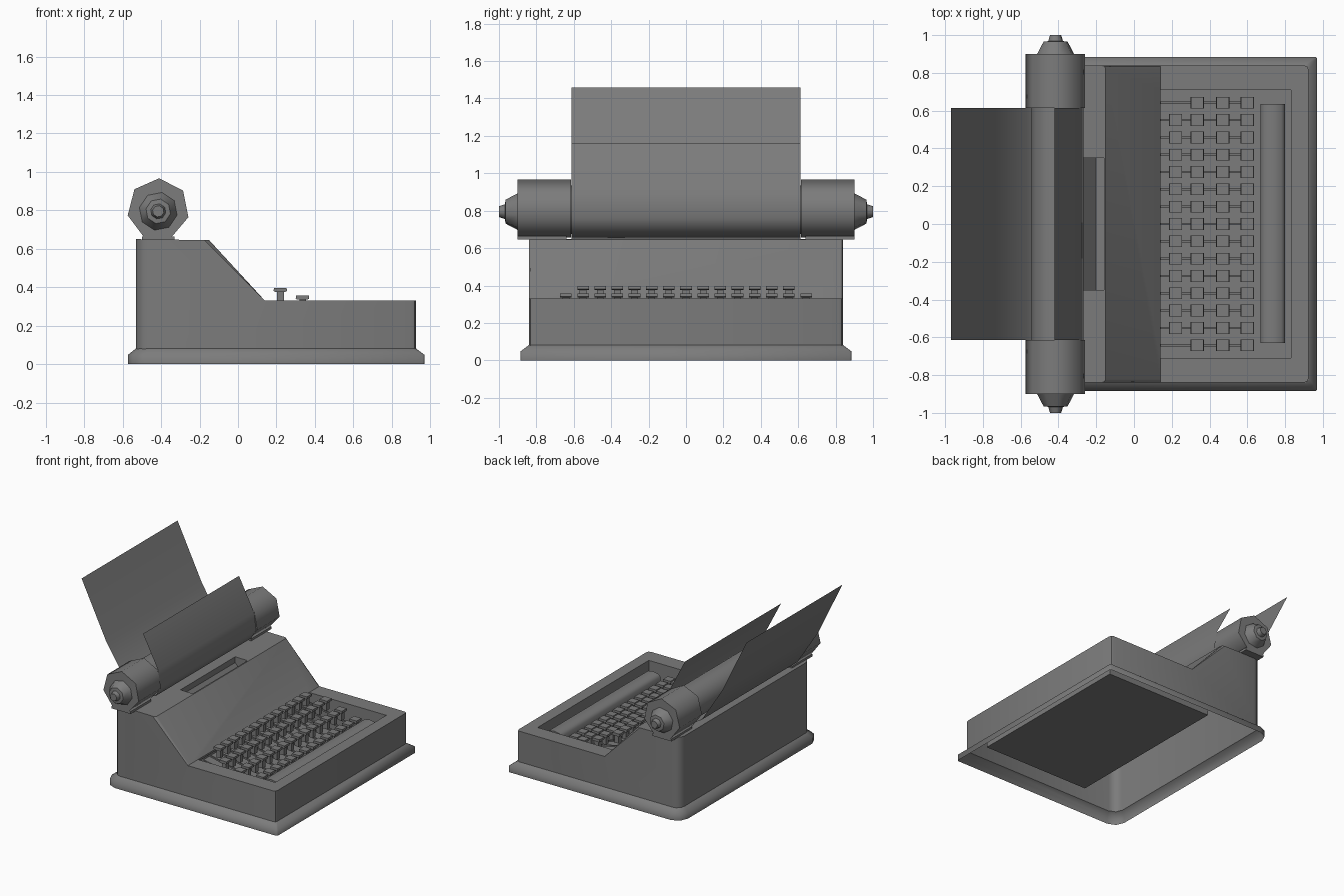
import bpy, bmesh, math

if "Cube" in bpy.data.objects:
    bpy.data.objects.remove(bpy.data.objects["Cube"])

# One dark grey for the whole machine
GREY = bpy.data.materials.new("dark_grey")
GREY.diffuse_color = (.2, .2, .2, 1)
GREY.use_nodes = True
GREY.node_tree.nodes["Principled BSDF"].inputs["Base Color"].default_value = GREY.diffuse_color


def smooth(ob, angle=35):
    bpy.ops.object.select_all(action='DESELECT')
    ob.select_set(True)
    bpy.context.view_layer.objects.active = ob
    bpy.ops.object.shade_smooth_by_angle(angle=math.radians(angle))


def finish(name, bm, angle=35):
    mesh = bpy.data.meshes.new(name)
    bm.to_mesh(mesh)
    bm.free()
    mesh.materials.append(GREY)
    ob = bpy.data.objects.new(name, mesh)
    bpy.context.collection.objects.link(ob)
    smooth(ob, angle)
    return ob


def add_prism(bm, pts, y0, y1):
    """Closed XZ profile extruded along Y."""
    a = [bm.verts.new((x, y0, z)) for x, z in pts]
    b = [bm.verts.new((x, y1, z)) for x, z in pts]
    n = len(pts)
    faces = [bm.faces.new(a), bm.faces.new(b[::-1])]
    faces += [bm.faces.new((a[i], b[i], b[(i + 1) % n], a[(i + 1) % n])) for i in range(n)]
    bmesh.ops.recalc_face_normals(bm, faces=faces)


def box(bm, x0, x1, y0, y1, z0, z1):
    add_prism(bm, [(x0, z0), (x1, z0), (x1, z1), (x0, z1)], y0, y1)


def lathe(name, profile, sides, cx, cz, phase=0.0):
    """Profile of (y, radius) turned around a Y axis, ends capped."""
    bm = bmesh.new()
    rings = []
    for y, r in profile:
        rings.append([bm.verts.new((cx + r * math.sin(phase + 2 * math.pi * i / sides), y,
                                    cz + r * math.cos(phase + 2 * math.pi * i / sides)))
                      for i in range(sides)])
    for a, b in zip(rings, rings[1:]):
        for i in range(sides):
            j = (i + 1) % sides
            bm.faces.new((a[i], a[j], b[j], b[i]))
    bm.faces.new(rings[0])
    bm.faces.new(rings[-1])
    bmesh.ops.recalc_face_normals(bm, faces=bm.faces)
    return finish(name, bm, 55)


# Body: side profile with rounded upright corners and softened slope edges
bm = bmesh.new()
add_prism(bm, [(-.53, .08), (.925, .08), (.925, .33), (.14, .33), (-.15, .645), (-.53, .65)], -.84, .84)


def bevel(test, width, segs):
    edges = [e for e in bm.edges if abs(e.verts[0].co.z - e.verts[1].co.z) > .1
             and all(test(v.co.x) for v in e.verts)]
    bmesh.ops.bevel(bm, geom=edges, offset=width, segments=segs, profile=.5, affect='EDGES')


bevel(lambda x: abs(x + .53) < .001, .07, 3)
bevel(lambda x: abs(x - .925) < .001, .025, 2)
bevel(lambda x: -.2 < x < .2, .018, 2)
body = finish("body_shell", bm)

# Key well and type slot are cut out of the body
bm = bmesh.new()
add_prism(bm, [(.83, .09), (.83, .5), (.14, .5), (.14, .315), (-.12, .3), (-.12, .09)], -.71, .71)
well = finish("key_well_cutter", bm)
bm = bmesh.new()
add_prism(bm, [(-.27, .8), (-.27, .6), (-.2, .52), (-.16, .52), (-.16, .8)], -.35, .35)
slot = finish("type_slot_cutter", bm)
for cutter in (well, slot):
    cutter.hide_render = True
    mod = body.modifiers.new(cutter.name, 'BOOLEAN')
    mod.operation = 'DIFFERENCE'
    mod.solver = 'EXACT'
    mod.object = cutter
bpy.context.view_layer.update()
cut = bpy.data.meshes.new_from_object(body.evaluated_get(bpy.context.evaluated_depsgraph_get()))
body.modifiers.clear()
body.data = cut
for cutter in (well, slot):
    bpy.data.objects.remove(cutter)

# Underside of the body is open
bm = bmesh.new()
bm.from_mesh(cut)
bmesh.ops.delete(bm, geom=[f for f in bm.faces if all(v.co.z < .085 for v in f.verts)], context='FACES')
bm.to_mesh(cut)
bm.free()
smooth(body, 40)

# Flared base skirt, open underneath
bm = bmesh.new()


def skirt_ring(x0, x1, y, back, front, z):
    half = [(x1, y - front), (x1 - front, y), (x0 + back, y), (x0 + back * .3, y - back * .3), (x0, y - back)]
    pts = half + [(px, -py) for px, py in half[::-1]]
    return [bm.verts.new((px, py, z)) for px, py in pts]


rings = [skirt_ring(-.573, .97, .885, .09, .01, 0), skirt_ring(-.573, .97, .885, .09, .01, .048),
         skirt_ring(-.53, .925, .84, .07, .02, .082)]
for a, b in zip(rings, rings[1:]):
    for i in range(len(a)):
        j = (i + 1) % len(a)
        bm.faces.new((a[i], a[j], b[j], b[i]))
bmesh.ops.recalc_face_normals(bm, faces=bm.faces)
finish("base_skirt", bm, 65)

# Carriage: roller, faceted end housings and knobs
CX, CZ = -.415, .805
lathe("roller", [(-.63, .13), (.63, .13)], 14, CX, CZ)
for side, s in (("left", -1), ("right", 1)):
    lathe("carriage_end_" + side, [(s * .615, .162), (s * .9, .162)], 7, CX, CZ, .03)
    lathe("knob_" + side, [(s * .9, .1), (s * .965, .065), (s * .968, .04), (s * 1.0, .03)],
          8, CX, CZ - .01, .2)

# Feet that carry the end housings on the deck
bm = bmesh.new()
for y0, y1 in ((-.9, -.64), (.64, .9)):
    box(bm, -.5, -.33, y0, y1, .645, .665)
finish("carriage_feet", bm)

# Paper sheet wrapped under the roller
path = [(-.97, 1.46), (-.75, 1.01), (-.57, .73), (-.44, .65), (-.31, .685), (-.268, .76), (-.285, .9), (-.42, 1.16)]
bm = bmesh.new()
cols = [[bm.verts.new((x, y, z)) for y in (-.613, .613)] for x, z in path]
for a, b in zip(cols, cols[1:]):
    bm.faces.new((a[0], a[1], b[1], b[0]))
finish("paper", bm, 60)

# Keys: stepped rows of caps on short stems
PITCH = .0917
for row, (x, top, count) in enumerate([(.22, .397, 13), (.335, .357, 15), (.47, .312, 15), (.6, .268, 15)]):
    bm = bmesh.new()
    for i in range(count):
        y = (i - (count - 1) / 2) * PITCH
        add_prism(bm, [(x - .026, top - .022), (x + .026, top - .022), (x + .035, top - .016),
                       (x + .033, top), (x - .033, top), (x - .035, top - .016)], y - .031, y + .031)
        box(bm, x - .016, x + .02, y - .018, y + .018, top - .085, top - .02)
    finish("key_row_%d" % (row + 1), bm, 60)

# Key levers running back under the slope
bm = bmesh.new()
for i in range(15):
    y = (i - 7) * PITCH
    add_prism(bm, [(.1, .3), (.1, .312), (.6, .205), (.6, .193)], y - .006, y + .006)
finish("key_levers", bm)

# Space bar
bm = bmesh.new()
add_prism(bm, [(.67, .21), (.67, .27), (.69, .29), (.735, .297), (.78, .29), (.8, .27), (.8, .21)], -.63, .635)
finish("space_bar", bm, 60)
